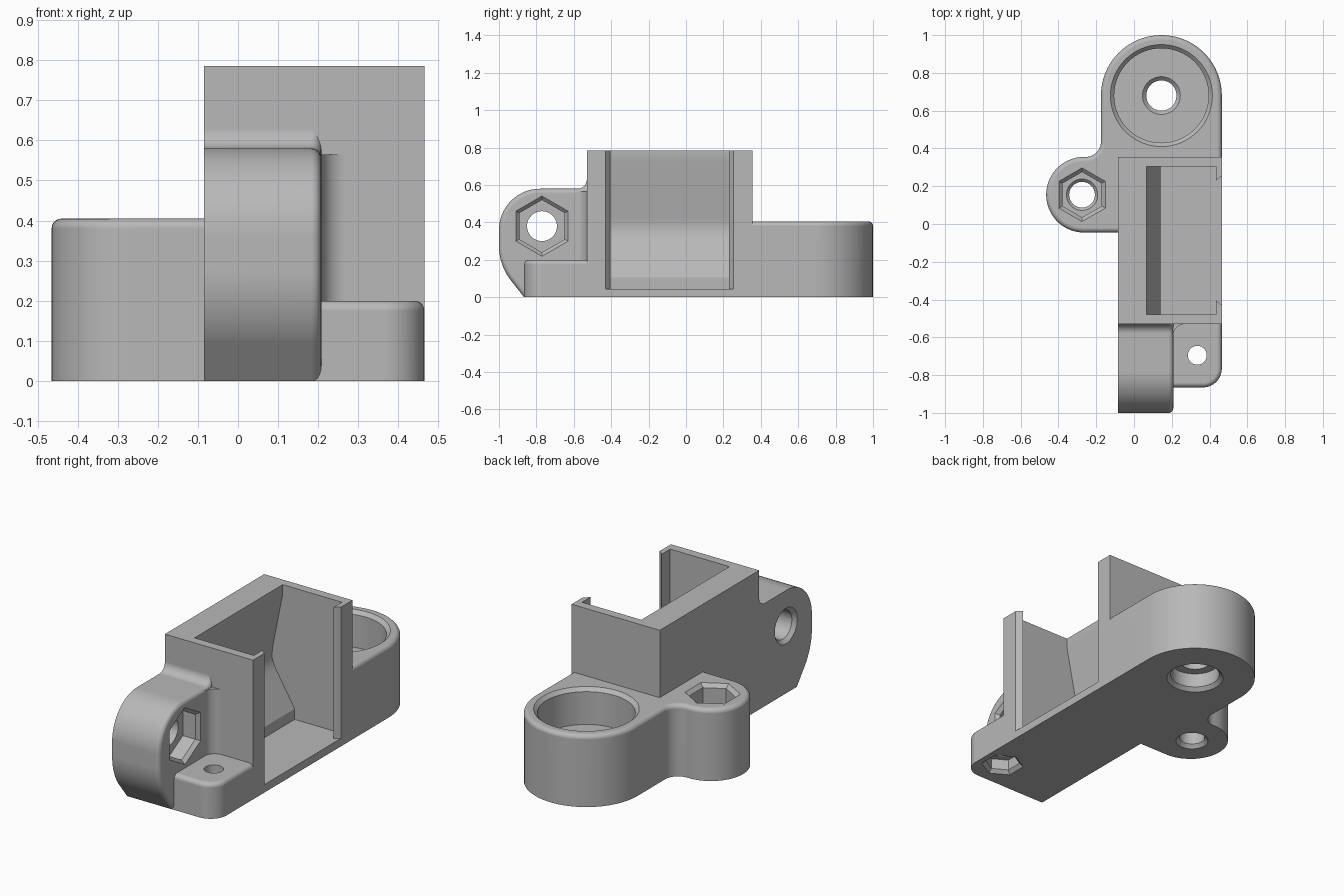
import bpy, bmesh
from math import sin, cos, radians

if "Cube" in bpy.data.objects:
    bpy.data.objects.remove(bpy.data.objects["Cube"], do_unlink=True)

grey = bpy.data.materials.new("plain_grey")
grey.use_nodes = True
tone = (0.48, 0.48, 0.48, 1)
grey.diffuse_color = tone
grey.node_tree.nodes["Principled BSDF"].inputs["Base Color"].default_value = tone

# Map profile axes (u, v) and depth w onto the chosen extrusion axis
AXES = {
    "z": lambda u, v, w: (u, v, w),
    "x": lambda u, v, w: (w, u, v),
    "y": lambda u, v, w: (v, w, u),
}


def arc(cu, cv, r, start, end, steps=16):
    angles = [radians(start + (end - start) * i / steps) for i in range(steps + 1)]
    return [(cu + r * cos(a), cv + r * sin(a)) for a in angles]


def finish(bm, name):
    bmesh.ops.recalc_face_normals(bm, faces=bm.faces)
    mesh = bpy.data.meshes.new(name)
    bm.to_mesh(mesh)
    bm.free()
    mesh.materials.append(grey)
    ob = bpy.data.objects.new(name, mesh)
    bpy.context.collection.objects.link(ob)
    return ob


def prism(name, outline, axis, low, high, round_edge=0):
    """Extrude an outline and optionally round the edges of its far cap."""
    bm = bmesh.new()
    place = AXES[axis]
    rings = [[bm.verts.new(place(u, v, w)) for u, v in outline] for w in (low, high)]
    bm.faces.new(rings[0])
    cap = bm.faces.new(rings[1])
    for i in range(len(outline)):
        bm.faces.new((rings[0][i - 1], rings[0][i], rings[1][i], rings[1][i - 1]))
    bmesh.ops.recalc_face_normals(bm, faces=bm.faces)
    if round_edge:
        bmesh.ops.bevel(bm, geom=list(cap.edges), offset=round_edge, segments=5,
                        profile=0.5, affect="EDGES", clamp_overlap=False)
    return finish(bm, name)


def turned(name, centre, axis, steps, sides=48):
    """Stack of (radius, depth) rings, used for bores and hexagon pockets."""
    bm = bmesh.new()
    rings = []
    for r, w in steps:
        pts = arc(*centre, r, 90, 450, sides)[:-1]
        rings.append([bm.verts.new(AXES[axis](u, v, w)) for u, v in pts])
    bm.faces.new(rings[0])
    bm.faces.new(rings[-1])
    for a, b in zip(rings, rings[1:]):
        for i in range(sides):
            bm.faces.new((a[i - 1], a[i], b[i], b[i - 1]))
    return finish(bm, name)


def combine(target, other, operation):
    mod = target.modifiers.new(other.name, "BOOLEAN")
    mod.operation = operation
    mod.solver = "EXACT"
    mod.object = other
    bpy.ops.object.select_all(action="DESELECT")
    bpy.context.view_layer.objects.active = target
    target.select_set(True)
    bpy.ops.object.modifier_apply(modifier=mod.name)
    bpy.data.objects.remove(other, do_unlink=True)


SIDE, BACK = 0.465, -0.085
HOUSE_FRONT, HOUSE_REAR, TOP = -0.53, 0.355, 0.785
BASE_TOP, FOOT_TOP = 0.405, 0.2
EDGE = 0.025

# Tall open housing
body = prism("bracket_body", [(BACK, HOUSE_FRONT), (SIDE, HOUSE_FRONT),
                              (SIDE, HOUSE_REAR), (BACK, HOUSE_REAR)], "z", 0, TOP)

# Rear base with the large and small round lugs
base = (arc(0.145, 0.68, 0.32, 0, 180, 40) + arc(-0.255, 0.435, 0.08, 0, -90, 10)
        + arc(-0.265, 0.155, 0.2, 90, 270, 30) + [(0, -0.045), (0, 0.2), (SIDE, 0.2)])
combine(body, prism("rear_base", base, "z", 0, BASE_TOP, EDGE), "UNION")

# Upright front lug, blended into the housing wall
lug = ([(-0.5, 0), (-0.866, 0)] + arc(-0.7, 0.275, 0.3, 218, 180, 12)
       + arc(-0.78, 0.36, 0.22, 180, 90, 16) + arc(-0.58, 0.63, 0.05, -90, 0, 8)
       + [(-0.5, 0.63)])
combine(body, prism("front_lug", lug, "x", BACK, 0.208, EDGE), "UNION")

# Low front foot
foot = ([(0, -0.5), (0, -0.865)] + arc(SIDE - 0.1, -0.765, 0.1, -90, 0, 12)
        + [(SIDE, -0.5)])
combine(body, prism("front_foot", foot, "z", 0, FOOT_TOP, EDGE), "UNION")

# Concave blend between the lug side and the housing
blend = [(0.1, -0.5), (0.1, -0.59)] + arc(0.268, -0.59, 0.06, 180, 90, 8) + [(0.268, -0.5)]
combine(body, prism("lug_blend", blend, "z", 0.05, 0.565), "UNION")

# Cavity with a bowed rear wall and a small floor step
cavity = [(0.065, 0.9), (0.065, 0.73), (0.005, 0.43), (0.0, 0.39), (0.0, 0.355),
          (0.009, 0.325), (0.024, 0.295), (0.14, 0.105), (0.14, 0.045),
          (0.6, 0.045), (0.6, 0.9)]
combine(body, prism("cavity", [(z, x) for x, z in cavity], "y", -0.48, 0.305), "DIFFERENCE")

# Pointed retaining lips at the open side
middle = -0.0875
for side in (1, -1):
    lip = [(x, middle + side * d) for x, d in
           ((0.435, 0.41), (0.435, 0.3175), (SIDE, 0.3425), (SIDE, 0.41))]
    combine(body, prism("retaining_lip", lip, "z", 0.03, TOP), "UNION")

# Bores and hexagon pockets
large, small, cross, pin = (0.145, 0.68), (-0.275, 0.155), (-0.77, 0.38), (0.335, -0.695)
cutters = [
    ("large_bore", large, "z", [(0.15, -0.02), (0.15, 0), (0.13, 0.02), (0.13, 0.1),
                                (0.08, 0.1), (0.08, 0.18), (0.1, 0.2), (0.25, 0.2),
                                (0.25, 0.385), (0.27, BASE_TOP), (0.27, 0.5)], 64),
    ("small_bore", small, "z", [(0.086, -0.02), (0.086, 0), (0.068, 0.02), (0.068, 0.265),
                                (0.085, 0.282), (0.085, 0.3)], 48),
    ("small_hexagon", small, "z", [(0.12, 0.28), (0.12, 0.385), (0.142, BASE_TOP),
                                   (0.142, 0.5)], 6),
    ("cross_bore", cross, "x", [(0.1, -0.2), (0.1, BACK), (0.08, BACK + 0.02),
                                (0.08, 0.15)], 48),
    ("cross_hexagon", cross, "x", [(0.14, 0.11), (0.14, 0.188), (0.161, 0.208),
                                   (0.161, 0.3)], 6),
    ("pin_bore", pin, "z", [(0.05, -0.02), (0.05, 0.3)], 32),
    ("pin_hexagon", pin, "z", [(0.112, -0.02), (0.112, 0), (0.092, 0.02), (0.092, 0.08)], 6),
]
for name, centre, axis, steps, sides in cutters:
    combine(body, turned(name, centre, axis, steps, sides), "DIFFERENCE")

# Smooth curved faces, crisp corners
bpy.ops.object.select_all(action="DESELECT")
bpy.context.view_layer.objects.active = body
body.select_set(True)
bpy.ops.object.shade_smooth_by_angle(angle=radians(25))
weighted = body.modifiers.new("even_shading", "WEIGHTED_NORMAL")
weighted.keep_sharp = True
